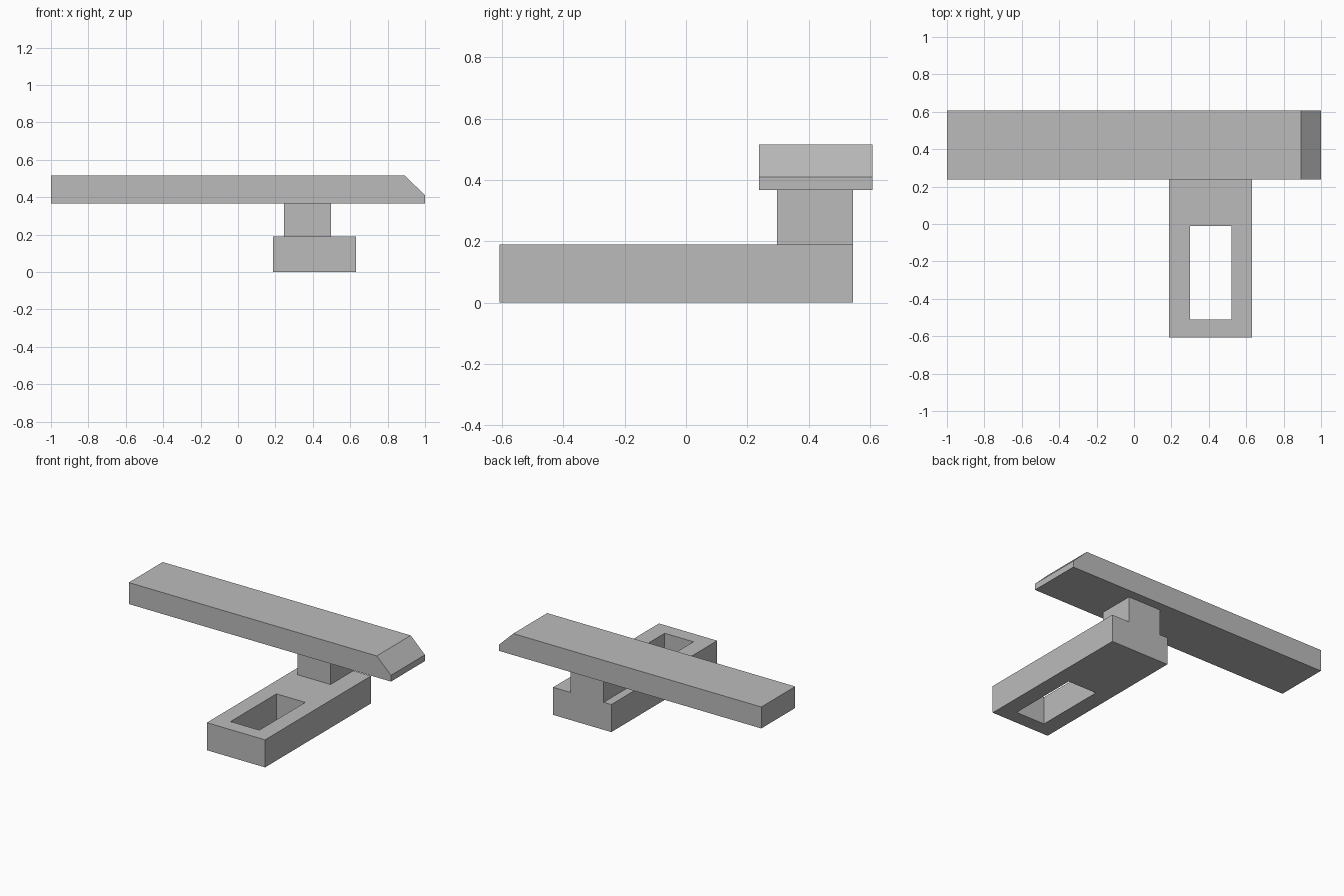
import bpy
import bmesh
from mathutils import Vector

cube = bpy.data.objects.get("Cube")
if cube:
    bpy.data.objects.remove(cube, do_unlink=True)

# Single plain grey finish
grey = bpy.data.materials.new("plain grey")
grey.use_nodes = True
colour = (0.5, 0.5, 0.5, 1)
grey.diffuse_color = colour
grey.node_tree.nodes["Principled BSDF"].inputs["Base Color"].default_value = colour


def extruded(name, loops, offset):
    """Extrude a flat outline; a second loop of equal length makes a hole."""
    bm = bmesh.new()
    rings = [[bm.verts.new(p) for p in loop] for loop in loops]
    if len(rings) == 1:
        faces = [bm.faces.new(rings[0])]
    else:
        outer, inner = rings
        n = len(outer)
        faces = [bm.faces.new((outer[i], outer[(i + 1) % n],
                               inner[(i + 1) % n], inner[i])) for i in range(n)]
    result = bmesh.ops.extrude_face_region(bm, geom=faces, use_keep_orig=True)
    moved = [g for g in result["geom"] if isinstance(g, bmesh.types.BMVert)]
    bmesh.ops.translate(bm, verts=moved, vec=Vector(offset))
    bmesh.ops.recalc_face_normals(bm, faces=bm.faces[:])
    mesh = bpy.data.meshes.new(name)
    bm.to_mesh(mesh)
    bm.free()
    mesh.materials.append(grey)
    obj = bpy.data.objects.new(name, mesh)
    bpy.context.collection.objects.link(obj)
    return obj


def rectangle(x0, x1, y0, y1, z):
    return [(x0, y0, z), (x1, y0, z), (x1, y1, z), (x0, y1, z)]


# Slotted base block
base_top, bar_bottom, bar_top = 0.19, 0.367, 0.515
extruded("slotted_base",
         [rectangle(0.188, 0.632, -0.608, 0.545, 0),
          rectangle(0.3, 0.52, -0.51, -0.01, 0)],
         (0, 0, base_top))

# Neck joining base and bar
extruded("neck", [rectangle(0.246, 0.498, 0.297, 0.545, base_top)],
         (0, 0, bar_bottom - base_top))

# Long bar with one bevelled end
bar_profile = [(-1, bar_bottom), (1, bar_bottom), (1, 0.41),
               (0.892, bar_top), (-1, bar_top)]
front, back = 0.238, 0.608
extruded("bevelled_bar", [[(x, front, z) for x, z in bar_profile]],
         (0, back - front, 0))
